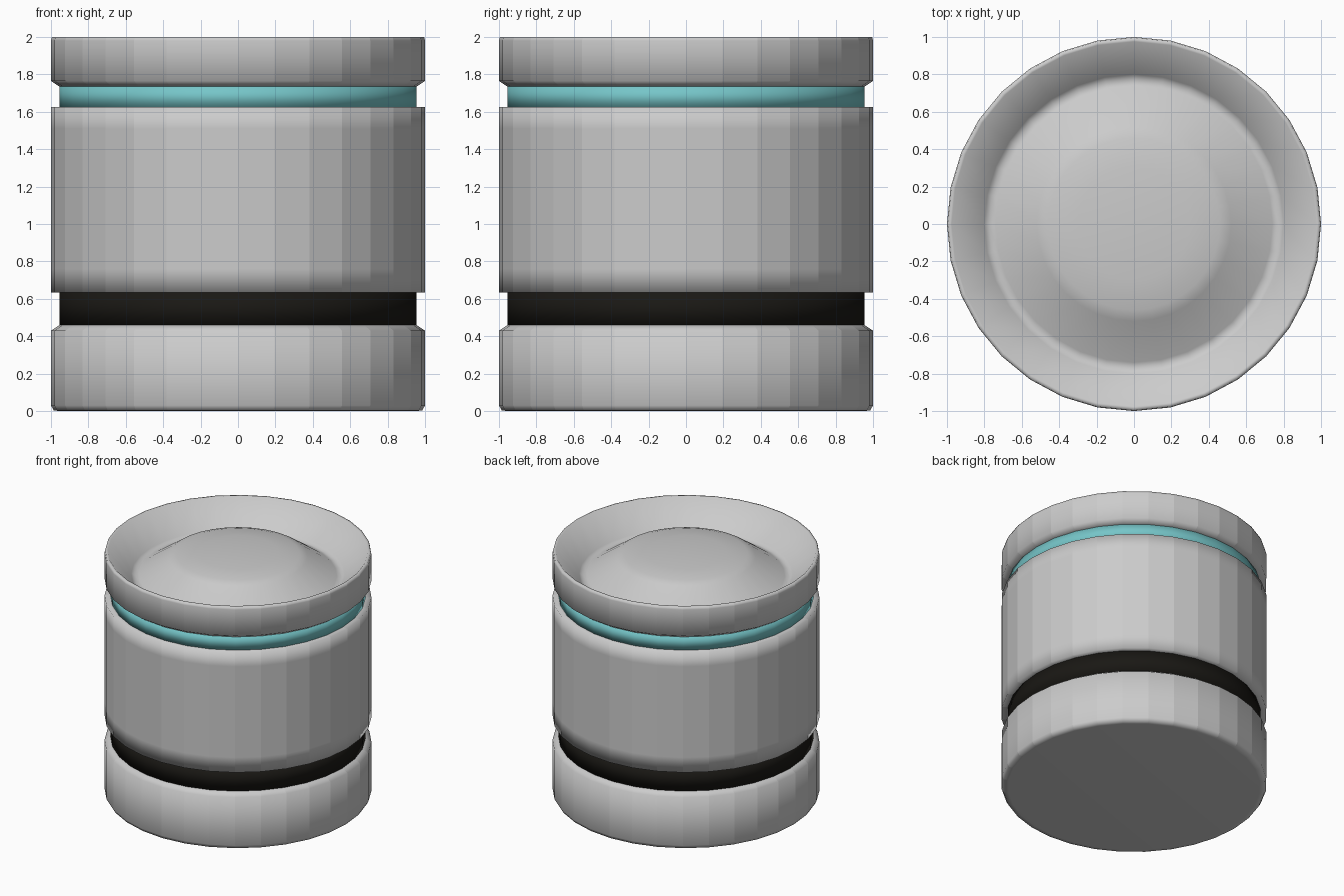
import bpy, bmesh, math
from mathutils import Vector

if "Cube" in bpy.data.objects:
    bpy.data.objects.remove(bpy.data.objects["Cube"])

SIDES = 32


def lathe(name, profile, color=None, closed=False):
    """Spin an (r, z) profile around z; steep walls keep their facets."""
    bm = bmesh.new()
    vs = [bm.verts.new((r, 0, z)) for r, z in profile]
    edges = [bm.edges.new(p) for p in zip(vs, vs[1:])]
    if closed:
        edges.append(bm.edges.new((vs[-1], vs[0])))
    bmesh.ops.spin(bm, geom=vs + edges, cent=(0, 0, 0), axis=(0, 0, 1),
                   angle=math.tau, steps=SIDES, use_duplicate=False)
    bmesh.ops.remove_doubles(bm, verts=bm.verts, dist=1e-4)
    bmesh.ops.recalc_face_normals(bm, faces=bm.faces)
    for f in bm.faces:
        f.smooth = True
    for e in bm.edges:
        a, b = (v.co for v in e.verts)
        ra, rb = a.xy.length, b.xy.length
        along_profile = ra > 0.9 and rb > 0.9 and a.xy.normalized().dot(b.xy.normalized()) > 0.999
        e.smooth = not along_profile
    mesh = bpy.data.meshes.new(name)
    bm.to_mesh(mesh)
    bm.free()
    ob = bpy.data.objects.new(name, mesh)
    bpy.context.collection.objects.link(ob)
    if color:
        mat = bpy.data.materials.new(name + "_color")
        mat.diffuse_color = color
        mat.use_nodes = True
        mat.node_tree.nodes["Principled BSDF"].inputs["Base Color"].default_value = mat.diffuse_color
        mesh.materials.append(mat)
    return ob


# Base drum with chamfered top edge
lathe("base", [(0, 0), (0.95, 0), (0.985, 0.003), (1, 0.03), (1, 0.43),
               (0.955, 0.46), (0.9, 0.46), (0, 0.46)])

# Dark recessed ring
lathe("dark_ring", [(0.9, 0.455), (0.955, 0.455), (0.955, 0.64), (0.9, 0.64)],
      (0.01, 0.009, 0.007, 1), closed=True)

# Main body between the two grooves
lathe("body", [(0, 0.635), (0.94, 0.635), (1, 0.635), (1, 0.76), (1, 1.51),
               (1, 1.625), (0.94, 1.625), (0, 1.625)])

# Teal recessed ring
lathe("teal_ring", [(0.9, 1.62), (0.955, 1.62), (0.955, 1.74), (0.9, 1.74)],
      (0.18, 0.56, 0.58, 1), closed=True)

# Head with sunken dish and central dome
lathe("head", [(0, 1.735), (0.9, 1.735), (0.955, 1.735), (1, 1.765), (1, 1.98),
               (0.995, 2), (0.975, 2), (0.80, 1.81), (0.775, 1.793), (0.74, 1.80),
               (0.52, 1.955), (0.46, 1.975), (0.3, 1.99), (0.15, 1.997), (0, 2)])
